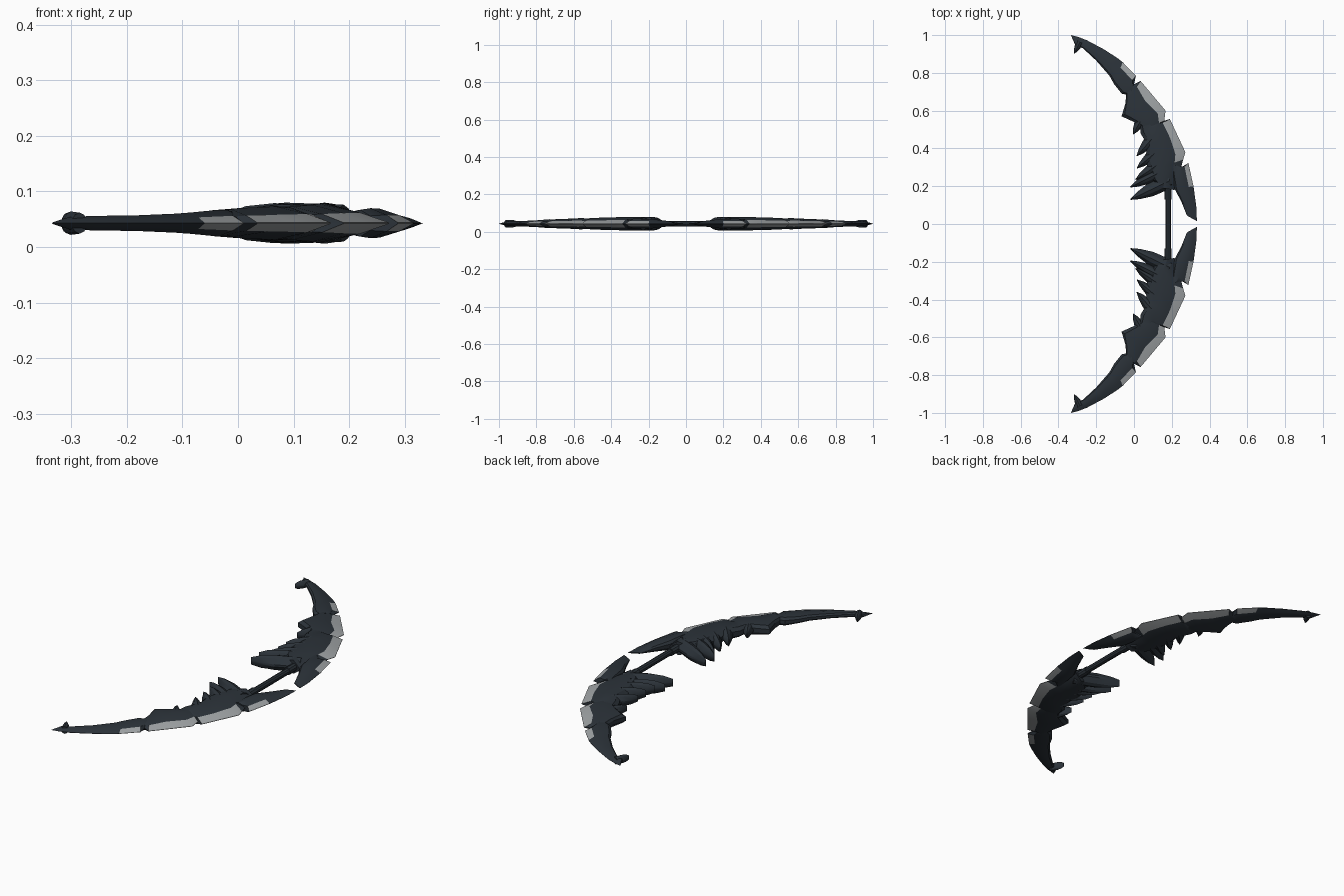
import bpy
import bmesh
import math
from mathutils import Vector

cube = bpy.data.objects.get("Cube")
if cube:
    bpy.data.objects.remove(cube, do_unlink=True)

MID_Z = 0.043


def make_material(name, color):
    mat = bpy.data.materials.new(name)
    mat.use_nodes = True
    mat.diffuse_color = color
    mat.node_tree.nodes["Principled BSDF"].inputs["Base Color"].default_value = color
    return mat


dark = make_material("dark slate", (0.025, 0.033, 0.042, 1))
steel = make_material("pale steel", (0.36, 0.38, 0.39, 1))

# Cross-sections: (fraction from outer to inner edge, fraction of half thickness)
BLADE = [(0, 0.03), (0.25, 0.55), (0.6, 1), (0.9, 0.85), (1, 0.4)]
FEATHER = [(0, 0.15), (0.25, 0.8), (0.5, 1), (0.75, 0.8), (1, 0.15)]


def finish(name, bm, mirrored=True):
    bmesh.ops.recalc_face_normals(bm, faces=bm.faces)
    mesh = bpy.data.meshes.new(name)
    bm.to_mesh(mesh)
    bm.free()
    mesh.materials.append(dark)
    mesh.materials.append(steel)
    mesh.shade_smooth()
    mesh.set_sharp_from_angle(angle=math.radians(28))
    obj = bpy.data.objects.new(name, mesh)
    bpy.context.collection.objects.link(obj)
    if mirrored:
        mod = obj.modifiers.new("Mirror", "MIRROR")
        mod.use_axis = (False, True, False)
        mod.use_mirror_merge = False
    return obj


def loft(name, stations, section, edge_range=()):
    """Skin a lens section through (outer x, outer y, inner x, inner y, half thickness)."""
    bm = bmesh.new()
    rings = []
    for ox, oy, ix, iy, half in stations:
        outer, inner = Vector((ox, oy, 0)), Vector((ix, iy, 0))
        top, bottom = [], []
        for t, h in section:
            p = outer.lerp(inner, t)
            top.append(bm.verts.new((p.x, p.y, MID_Z + h * half)))
            bottom.append(bm.verts.new((p.x, p.y, MID_Z - h * half)))
        rings.append(top + bottom[::-1])
    count = len(rings[0])
    for s in range(len(rings) - 1):
        for k in range(count):
            n = (k + 1) % count
            face = bm.faces.new((rings[s][k], rings[s][n], rings[s + 1][n], rings[s + 1][k]))
            # Honed outer edge, above and below
            if s in edge_range and k in (0, count - 2, count - 1):
                face.material_index = 1
    bm.faces.new(rings[0])
    bm.faces.new(rings[-1])
    return finish(name, bm)


# Limb plates from the tip towards the grip
loft("tip_plate", [
    (-0.335, 1.0, -0.33, 0.99, 0.002),
    (-0.295, 0.99, -0.31, 0.945, 0.011),
    (-0.25, 0.973, -0.27, 0.93, 0.013),
    (-0.16, 0.925, -0.2, 0.865, 0.014),
    (-0.09, 0.88, -0.13, 0.785, 0.017),
    (-0.06, 0.857, -0.105, 0.74, 0.019),
    (0.01, 0.785, -0.065, 0.69, 0.024),
    (0, 0.74, -0.02, 0.68, 0.022)], BLADE, range(5, 6))

loft("outer_plate", [
    (0, 0.74, -0.04, 0.71, 0.021),
    (0.035, 0.757, -0.045, 0.64, 0.025),
    (0.1, 0.68, -0.066, 0.57, 0.027),
    (0.167, 0.6, 0, 0.54, 0.03),
    (0.16, 0.545, 0.05, 0.5, 0.028)], BLADE, range(1, 4))

loft("middle_plate", [
    (0.15, 0.535, 0.03, 0.53, 0.027),
    (0.19, 0.556, 0.035, 0.48, 0.03),
    (0.23, 0.47, 0.07, 0.42, 0.033),
    (0.272, 0.38, 0.06, 0.34, 0.035),
    (0.26, 0.34, 0.08, 0.28, 0.036),
    (0.24, 0.26, 0.1, 0.23, 0.037),
    (0.215, 0.18, 0.15, 0.19, 0.034)], BLADE, range(1, 4))

loft("inner_horn", [
    (0.25, 0.3, 0.2, 0.32, 0.024),
    (0.288, 0.323, 0.205, 0.25, 0.027),
    (0.315, 0.2, 0.215, 0.185, 0.026),
    (0.33, 0.09, 0.25, 0.12, 0.016),
    (0.333, 0.015, 0.28, 0.045, 0.003)], BLADE, range(1, 2))


# Swept feathers along the inner side
def feather(name, tip, root, width, half):
    tip, root = Vector(tip), Vector(root)
    side = (tip - root).normalized().orthogonal() * width
    stations = []
    for t, w, h in ((0, 1, 0.9), (0.5, 0.9, 1), (0.8, 0.5, 0.85), (1, 0.06, 0.5)):
        p = root.lerp(tip, t)
        a, b = p + side * w, p - side * w
        stations.append((a.x, a.y, b.x, b.y, half * h))
    loft(name, stations, FEATHER)


FEATHERS = [
    ((-0.018, 0.13), (0.19, 0.23), 0.04, 0.037),
    ((-0.02, 0.195), (0.15, 0.28), 0.032, 0.036),
    ((0.008, 0.235), (0.15, 0.33), 0.03, 0.035),
    ((0.015, 0.295), (0.14, 0.4), 0.03, 0.034),
    ((0.015, 0.36), (0.12, 0.48), 0.032, 0.031),
    ((-0.005, 0.475), (0.06, 0.59), 0.03, 0.027)]
for i, args in enumerate(FEATHERS):
    feather("feather_%d" % (i + 1), *args)

# Small barb behind the tip
feather("tip_barb", (-0.316, 0.903), (-0.285, 0.965), 0.018, 0.021)


# Grip bar and its sockets
def rod(name, start, end, radius, mirrored):
    start, end = Vector(start), Vector(end)
    axis = end - start
    bm = bmesh.new()
    bmesh.ops.create_cone(bm, cap_ends=True, segments=10, radius1=radius,
                          radius2=radius, depth=axis.length)
    matrix = axis.to_track_quat("Z", "Y").to_matrix().to_4x4()
    matrix.translation = (start + end) / 2
    bm.transform(matrix)
    finish(name, bm, mirrored)


rod("grip_bar", (0.181, -0.15, MID_Z), (0.181, 0.15, MID_Z), 0.015, False)
rod("grip_socket", (0.18, 0.13, MID_Z), (0.18, 0.24, MID_Z), 0.019, True)
